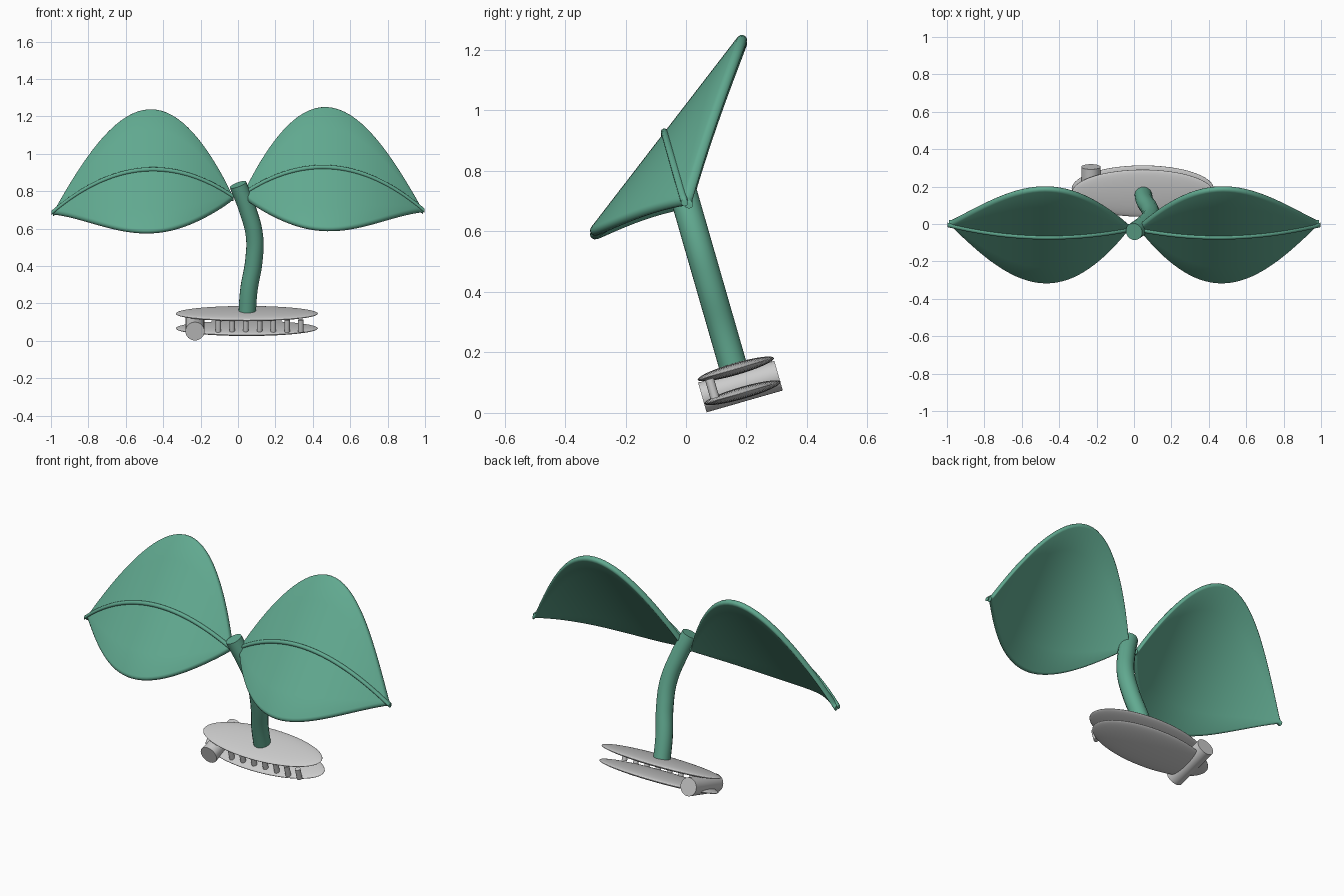
import bpy, bmesh, math
from mathutils import Vector, Matrix

if "Cube" in bpy.data.objects:
    bpy.data.objects.remove(bpy.data.objects["Cube"])

TILT = math.radians(16)
UP = Vector((0, -math.sin(TILT), math.cos(TILT)))
BACK = Vector((0, math.cos(TILT), math.sin(TILT)))
WIDE = Vector((0, 0.61, 0.792))       # direction across each leaf
FACE = Vector((0, -0.792, 0.61))      # front side of each leaf
CLIP = Vector((0.047, 0.176, 0.106))  # centre of the clip

green = bpy.data.materials.new("leaf_green")
green.diffuse_color = (0.12, 0.40, 0.28, 1)
green.use_nodes = True
green.node_tree.nodes["Principled BSDF"].inputs["Base Color"].default_value = green.diffuse_color


def finish(ob, mat=None, angle=40):
    if mat:
        ob.data.materials.append(mat)
    bpy.ops.object.select_all(action='DESELECT')
    ob.select_set(True)
    bpy.context.view_layer.objects.active = ob
    bpy.ops.object.shade_smooth_by_angle(angle=math.radians(angle))
    return ob


def loft(name, rings, mat, angle=40):
    """Closed skin through rings of points, capped at both ends."""
    bm = bmesh.new()
    vs = [[bm.verts.new(p) for p in r] for r in rings]
    n = len(vs[0])
    for a, b in zip(vs, vs[1:]):
        for i in range(n):
            j = (i + 1) % n
            bm.faces.new((a[i], a[j], b[j], b[i]))
    bm.faces.new(vs[0])
    bm.faces.new(vs[-1])
    bmesh.ops.recalc_face_normals(bm, faces=bm.faces)
    me = bpy.data.meshes.new(name)
    bm.to_mesh(me)
    bm.free()
    ob = bpy.data.objects.new(name, me)
    bpy.context.collection.objects.link(ob)
    return finish(ob, mat, angle)


def cylinder(name, centre, axis, r, length, verts=32):
    bpy.ops.mesh.primitive_cylinder_add(vertices=verts, radius=r, depth=length)
    ob = bpy.context.object
    ob.name = name
    ob.matrix_world = Matrix.Translation(centre) @ axis.to_track_quat('Z', 'Y').to_matrix().to_4x4()
    return finish(ob)


# Leaves: straight across, arched from root to tip, with a raised midrib
def spine(t, side):
    x = 0.025 + 0.965 * t
    h = 0.085 * (1 - t) + 0.765 * t * (1 - t) - 0.004
    return Vector((side * x, 0.006, 0.695 - (0.012 if side < 0 else 0))) + UP * h


def leaf_ring(t, side):
    half = max(0.014, 0.415 * math.sin(math.pi * min(1, t) ** 0.9))
    th = 0.017
    core = half - min(half, th)
    c = spine(t, side)
    pts = []
    for sgn in (1, -1):
        for k in range(7):             # rounded rim
            a = -math.pi / 2 + math.pi * k / 6
            pts.append(c + WIDE * sgn * (core + min(half, th) * math.cos(a))
                       + FACE * sgn * th * math.sin(a))
        for k in range(1, 6):          # straight span
            pts.append(c + WIDE * sgn * core * (1 - k / 3) + FACE * sgn * th)
    return pts


STEPS = 48
for side, label in ((1, "right"), (-1, "left")):
    ts = [(1 - math.cos(math.pi * i / STEPS)) / 2 for i in range(STEPS + 1)]
    loft(label + "_leaf", [leaf_ring(t, side) for t in ts], green, 60)
    rib = []
    for i in range(STEPS + 1):
        c = spine(i / STEPS * 1.008, side) + FACE * 0.017
        rib.append([c + WIDE * 0.012 * math.cos(a) + FACE * 0.012 * math.sin(a)
                    for a in (2 * math.pi * k / 12 for k in range(12))])
    loft(label + "_midrib", rib, green, 50)

# Stem: bent tube leaning forward
path = [(0.048, 0.13), (0.058, 0.27), (0.085, 0.43), (0.088, 0.56), (0.052, 0.70), (0.0, 0.835)]
cu = bpy.data.curves.new("stem", 'CURVE')
cu.dimensions = '3D'
cu.bevel_depth = 0.047
cu.bevel_resolution = 6
cu.resolution_u = 8
cu.use_fill_caps = True
sp = cu.splines.new('BEZIER')
sp.bezier_points.add(len(path) - 1)
for bp, (x, z) in zip(sp.bezier_points, path):
    bp.co = (x, 0.007 - (z - 0.67) * 0.288, z)
    bp.handle_left_type = bp.handle_right_type = 'AUTO'
stem = bpy.data.objects.new("stem", cu)
bpy.context.collection.objects.link(stem)
bpy.ops.object.select_all(action='DESELECT')
stem.select_set(True)
bpy.context.view_layer.objects.active = stem
bpy.ops.object.convert(target='MESH')
finish(bpy.context.object, green)

# Clip plates: flattened ovals
for label, off in (("upper", 0.041), ("lower", -0.041)):
    bpy.ops.mesh.primitive_uv_sphere_add(segments=64, ring_count=24, radius=1)
    ob = bpy.context.object
    ob.name = label + "_clip_plate"
    ob.matrix_world = (Matrix.Translation(CLIP + UP * off) @ Matrix.Rotation(TILT, 4, 'X')
                       @ Matrix.Diagonal((0.38, 0.131, 0.02, 1)))
    finish(ob, None, 60)

# Clip hinge barrel and teeth
cylinder("clip_hinge", Vector((-0.23, 0.18, 0.087)), BACK, 0.051, 0.262)
for i in range(7):
    x = -0.105 + 0.0735 * i
    cylinder("clip_tooth", Vector((x, CLIP.y, CLIP.z)) - BACK * 0.093, UP, 0.015, 0.066, 16)
